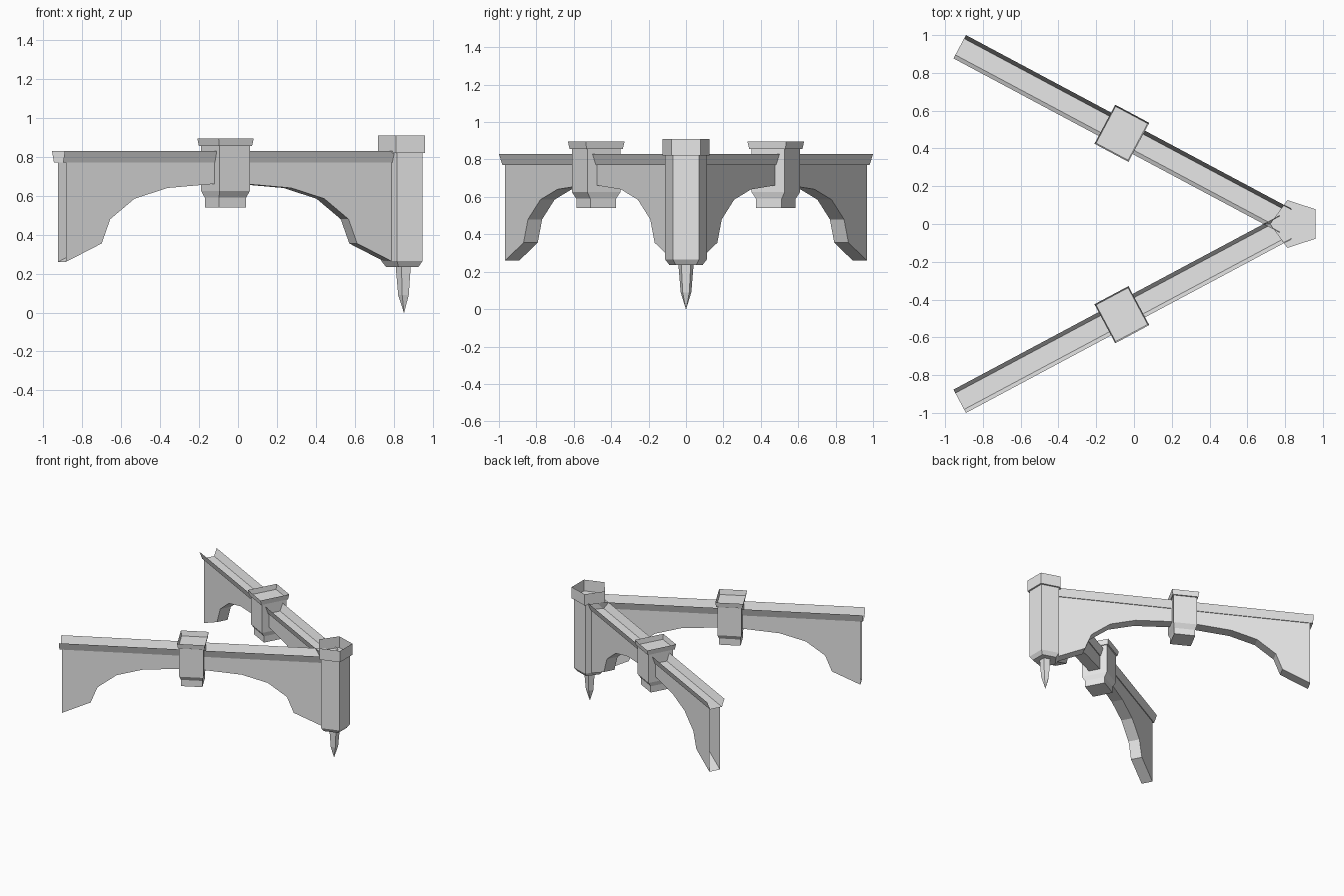
import bpy
import bmesh
from math import cos, sin, pi, radians
from mathutils import Vector

cube = bpy.data.objects.get("Cube")
if cube:
    bpy.data.objects.remove(cube, do_unlink=True)

# One plain stone colour
stone = bpy.data.materials.new("pale_grey_stone")
stone.use_nodes = True
grey = (0.8, 0.8, 0.8, 1)
stone.diffuse_color = grey
stone.node_tree.nodes["Principled BSDF"].inputs["Base Color"].default_value = grey

# Frame of the front wall: along its length, across it (towards the inside), up
ANGLE = radians(28.1)
ALONG = Vector((cos(ANGLE), sin(ANGLE), 0))
ACROSS = Vector((-sin(ANGLE), cos(ANGLE), 0))
START = Vector((-0.905, -0.929, 0))
LENGTH = 1.906


def place(s, n, z):
    return START + ALONG * s + ACROSS * n + Vector((0, 0, z))


def finish(name, bm, mirrored=False):
    mesh = bpy.data.meshes.new(name)
    bm.to_mesh(mesh)
    bm.free()
    mesh.materials.append(stone)
    obj = bpy.data.objects.new(name, mesh)
    bpy.context.collection.objects.link(obj)
    if mirrored:
        mod = obj.modifiers.new("other_side", "MIRROR")
        mod.use_axis = (False, True, False)
        mod.use_mirror_merge = False
    return obj


def loft(name, rings, floor, mirrored=False):
    """Skin stacked rings from the bottom up; close the base and one tray floor."""
    bm = bmesh.new()
    loops = [[bm.verts.new(p) for p in ring] for ring in rings]
    for low, high in zip(loops, loops[1:]):
        for i in range(len(low)):
            j = (i + 1) % len(low)
            bm.faces.new((low[i], low[j], high[j], high[i]))
    bm.faces.new(loops[0][::-1])
    if floor is not None:
        bm.faces.new(loops[floor])
    return finish(name, bm, mirrored)


# Arched walls, open at the ends
half_arch = [(0, 0.26), (0.209, 0.355), (0.259, 0.48), (0.40, 0.585), (0.592, 0.64), (0.874, 0.662)]
arch = half_arch + [(LENGTH - s, z) for s, z in reversed(half_arch)]
outline = arch + [(LENGTH, 0.77), (0, 0.77)]
bm = bmesh.new()
outer = [bm.verts.new(place(s, -0.043, z)) for s, z in outline]
inner = [bm.verts.new(place(s, 0.043, z)) for s, z in outline]
bm.faces.new(outer)
bm.faces.new(inner[::-1])
for i in range(len(arch) - 1):
    bm.faces.new((outer[i], inner[i], inner[i + 1], outer[i + 1]))
finish("arched_walls", bm, True)

# Flared channel running along the wall tops
bm = bmesh.new()
section = [(-0.07, 0.83), (-0.049, 0.77), (0.049, 0.77), (0.07, 0.83)]
near, far = [[bm.verts.new(place(s, n, z)) for n, z in section] for s in (-0.02, 1.935)]
for i in range(3):
    bm.faces.new((near[i], near[i + 1], far[i + 1], far[i]))
finish("top_channels", bm, True)


# Keystone blocks with tray tops
def block_ring(hs, hn, z):
    corners = ((-1, -1), (1, -1), (1, 1), (-1, 1))
    return [place(LENGTH / 2 + a * hs, b * hn, z) for a, b in corners]


block = [(0.079, 0.078, 0.54), (0.079, 0.078, 0.59), (0.088, 0.1, 0.625),
         (0.088, 0.1, 0.855), (0.096, 0.11, 0.855), (0.102, 0.117, 0.895)]
loft("keystone_blocks", [block_ring(*r) for r in block], 3, True)


# Five-sided corner post with tray top, and its pendant
def post_ring(radius, z):
    return [Vector((0.853 + radius * cos(pi + i * 2 * pi / 5),
                    radius * sin(pi + i * 2 * pi / 5), z)) for i in range(5)]


post = [(0.093, 0.235), (0.117, 0.265), (0.117, 0.82), (0.133, 0.82), (0.133, 0.91)]
loft("corner_post", [post_ring(*r) for r in post], 2)

pendant = [(0.001, 0), (0.03, 0.09), (0.043, 0.24)]
loft("post_pendant", [post_ring(*r) for r in pendant], 2)
